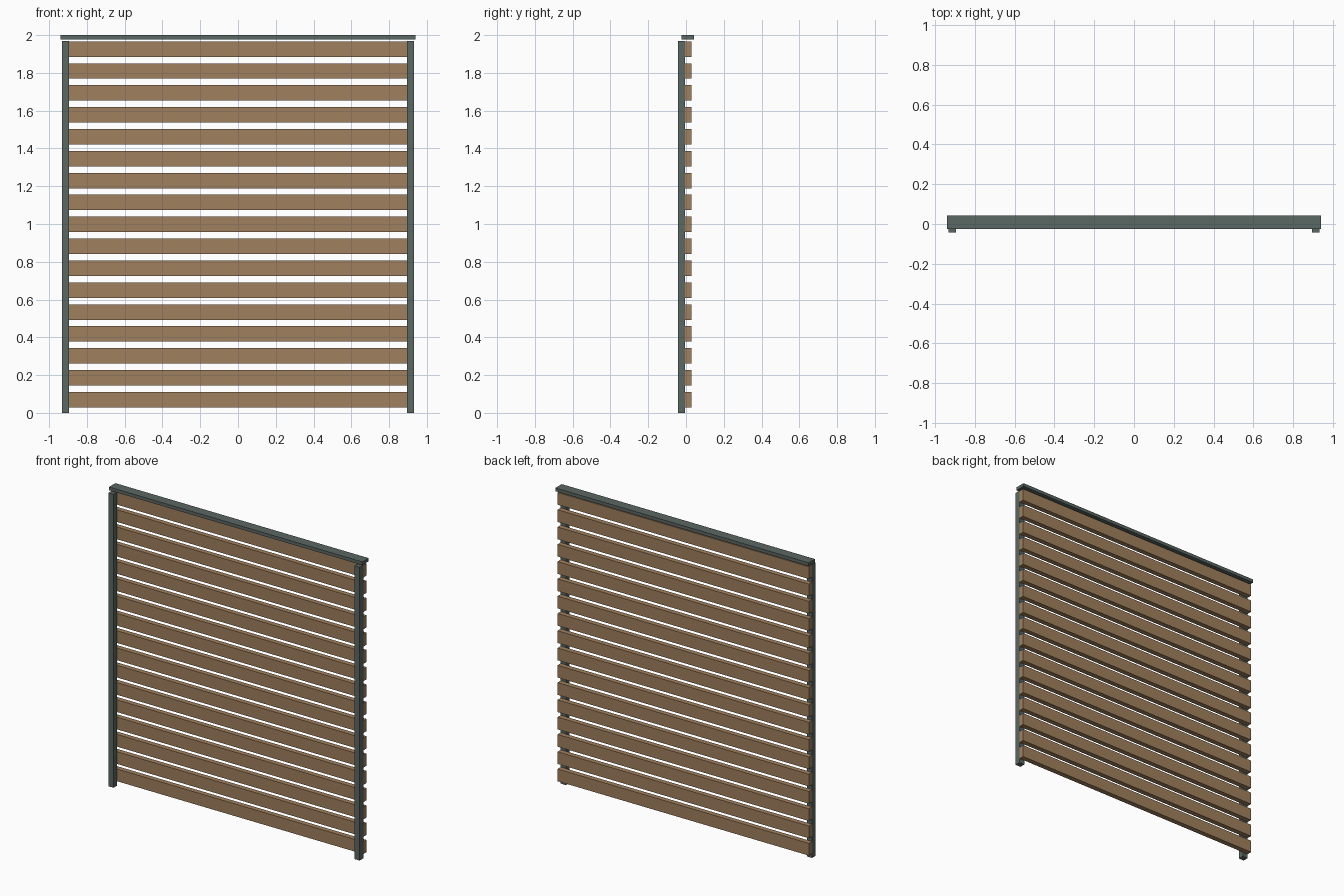
import bpy

# Remove the default cube
cube = bpy.data.objects.get("Cube")
if cube:
    bpy.data.objects.remove(cube, do_unlink=True)


def make_material(name, rgb):
    mat = bpy.data.materials.new(name)
    mat.use_nodes = True
    color = (*rgb, 1.0)
    mat.diffuse_color = color
    mat.node_tree.nodes["Principled BSDF"].inputs["Base Color"].default_value = color
    return mat


def add_box(name, low, high, mat):
    """Axis-aligned box between two opposite corners."""
    center = [(a + b) / 2 for a, b in zip(low, high)]
    size = [b - a for a, b in zip(low, high)]
    bpy.ops.mesh.primitive_cube_add(size=1, location=center)
    obj = bpy.context.object
    obj.name = name
    obj.scale = size
    bpy.ops.object.transform_apply(location=False, rotation=False, scale=True)
    obj.data.materials.append(mat)
    return obj


wood = make_material("warm_wood", (0.35, 0.215, 0.11))
metal = make_material("grey_green_metal", (0.105, 0.135, 0.125))

HALF_WIDTH = 0.933
POST = 0.038
SLAT_COUNT = 17
SLAT_HEIGHT = 0.082
SLAT_PITCH = 0.116
FIRST_SLAT = 0.029

# Square posts at both ends, in front of the slats
for side, name in ((-1, "right_post"), (1, "left_post")):
    inner, outer = side * (HALF_WIDTH - POST), side * HALF_WIDTH
    add_box(name, (min(inner, outer), -0.042, 0), (max(inner, outer), -0.004, 1.969), metal)

# Horizontal slats fixed to the back of the posts
for i in range(SLAT_COUNT):
    z = FIRST_SLAT + i * SLAT_PITCH
    add_box(f"slat_{i + 1}", (-HALF_WIDTH, -0.004, z), (HALF_WIDTH, 0.03, z + SLAT_HEIGHT), wood)

# Flat cap rail sitting just above the posts
add_box("cap_rail", (-0.94, -0.025, 1.978), (0.94, 0.042, 2.0), metal)
